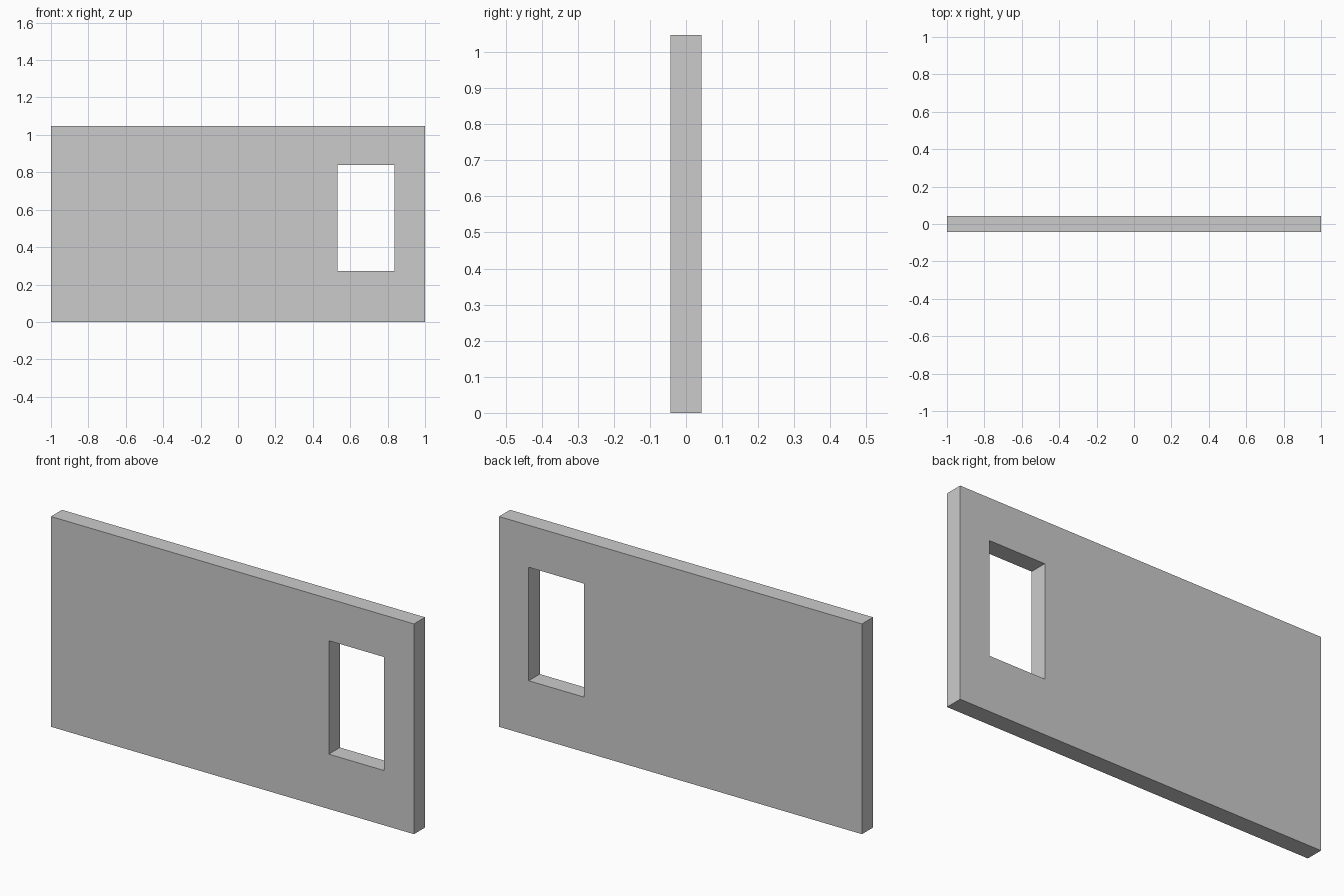
import bpy, bmesh

if "Cube" in bpy.data.objects:
    bpy.data.objects.remove(bpy.data.objects["Cube"])

HALF_T = 0.0435  # half wall thickness


def rect(x0, x1, z0, z1):
    return [(x0, z0), (x1, z0), (x1, z1), (x0, z1)]


outline = rect(-1.0, 1.0, 0.0, 1.047)
opening = rect(0.531, 0.836, 0.273, 0.838)

# Front face: a frame of four quads around the window opening
bm = bmesh.new()
outer = [bm.verts.new((x, -HALF_T, z)) for x, z in outline]
inner = [bm.verts.new((x, -HALF_T, z)) for x, z in opening]
for i in range(4):
    j = (i + 1) % 4
    bm.faces.new((outer[i], outer[j], inner[j], inner[i]))

# Extrude through to the back, giving the edges and window reveals
ext = bmesh.ops.extrude_face_region(bm, geom=bm.faces[:], use_keep_orig=True)
moved = [g for g in ext["geom"] if isinstance(g, bmesh.types.BMVert)]
bmesh.ops.translate(bm, verts=moved, vec=(0, 2 * HALF_T, 0))
bmesh.ops.recalc_face_normals(bm, faces=bm.faces[:])

mesh = bpy.data.meshes.new("wall_with_window")
bm.to_mesh(mesh)
bm.free()
wall = bpy.data.objects.new("wall_with_window", mesh)
bpy.context.collection.objects.link(wall)
